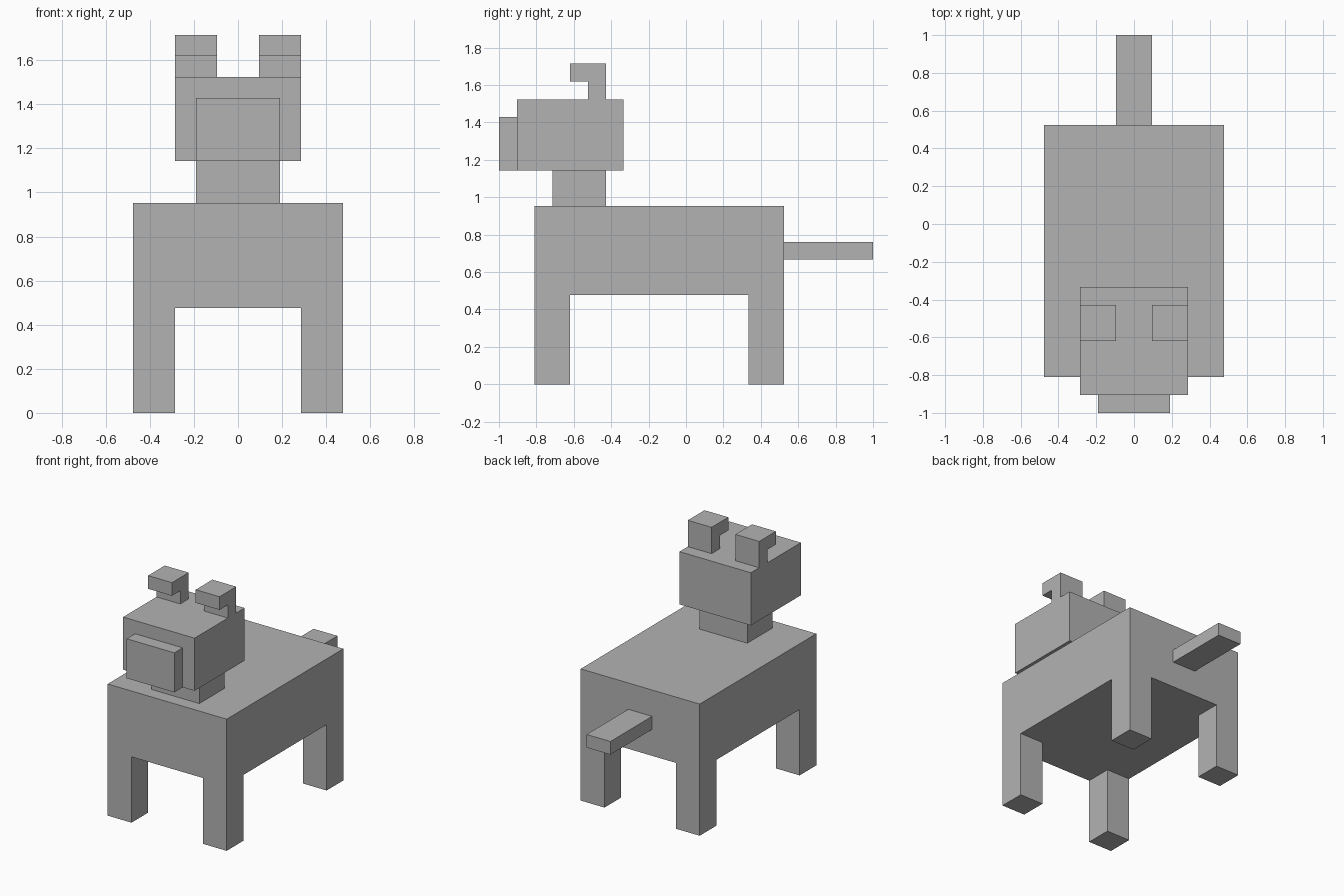
import bpy
import bmesh

U = 2 / 21  # one grid block; the animal is 21 blocks long

default_cube = bpy.data.objects.get("Cube")
if default_cube:
    bpy.data.objects.remove(default_cube, do_unlink=True)

grey = bpy.data.materials.new("plain grey")
grey.use_nodes = True
colour = (0.45, 0.45, 0.45, 1)
grey.diffuse_color = colour
grey.node_tree.nodes["Principled BSDF"].inputs["Base Color"].default_value = colour


def prism(name, profile, x0, x1):
    """Extrude a (y, z) outline, given in blocks, from x0 to x1."""
    bm = bmesh.new()
    face = bm.faces.new([bm.verts.new((x0 * U, y * U, z * U)) for y, z in profile])
    moved = bmesh.ops.extrude_face_region(bm, geom=[face])["geom"]
    verts = [v for v in moved if isinstance(v, bmesh.types.BMVert)]
    bmesh.ops.translate(bm, verts=verts, vec=((x1 - x0) * U, 0, 0))
    bmesh.ops.recalc_face_normals(bm, faces=bm.faces)
    mesh = bpy.data.meshes.new(name)
    bm.to_mesh(mesh)
    bm.free()
    mesh.materials.append(grey)
    obj = bpy.data.objects.new(name, mesh)
    bpy.context.collection.objects.link(obj)
    return obj


def box(name, x, y, z):
    return prism(name, [(y[0], z[0]), (y[1], z[0]), (y[1], z[1]), (y[0], z[1])], *x)


# Trunk, neck, head and tail
box("body", (-5, 5), (-8.5, 5.5), (5, 10))
box("neck", (-2, 2), (-7.5, -4.5), (10, 12))
box("head", (-3, 3), (-9.5, -3.5), (12, 16))
box("snout", (-2, 2), (-10.5, -9.5), (12, 15))
box("tail", (-1, 1), (5.5, 10.5), (7, 8))

# Legs and forward-folded ears on both sides
ear = [(-5.5, 16), (-4.5, 16), (-4.5, 18), (-6.5, 18), (-6.5, 17), (-5.5, 17)]
for side, s in (("left", 1), ("right", -1)):
    leg_x = sorted((3 * s, 5 * s))
    box(f"front_leg_{side}", leg_x, (-8.5, -6.5), (0, 5))
    box(f"back_leg_{side}", leg_x, (3.5, 5.5), (0, 5))
    prism(f"ear_{side}", ear, *sorted((s, 3 * s)))
